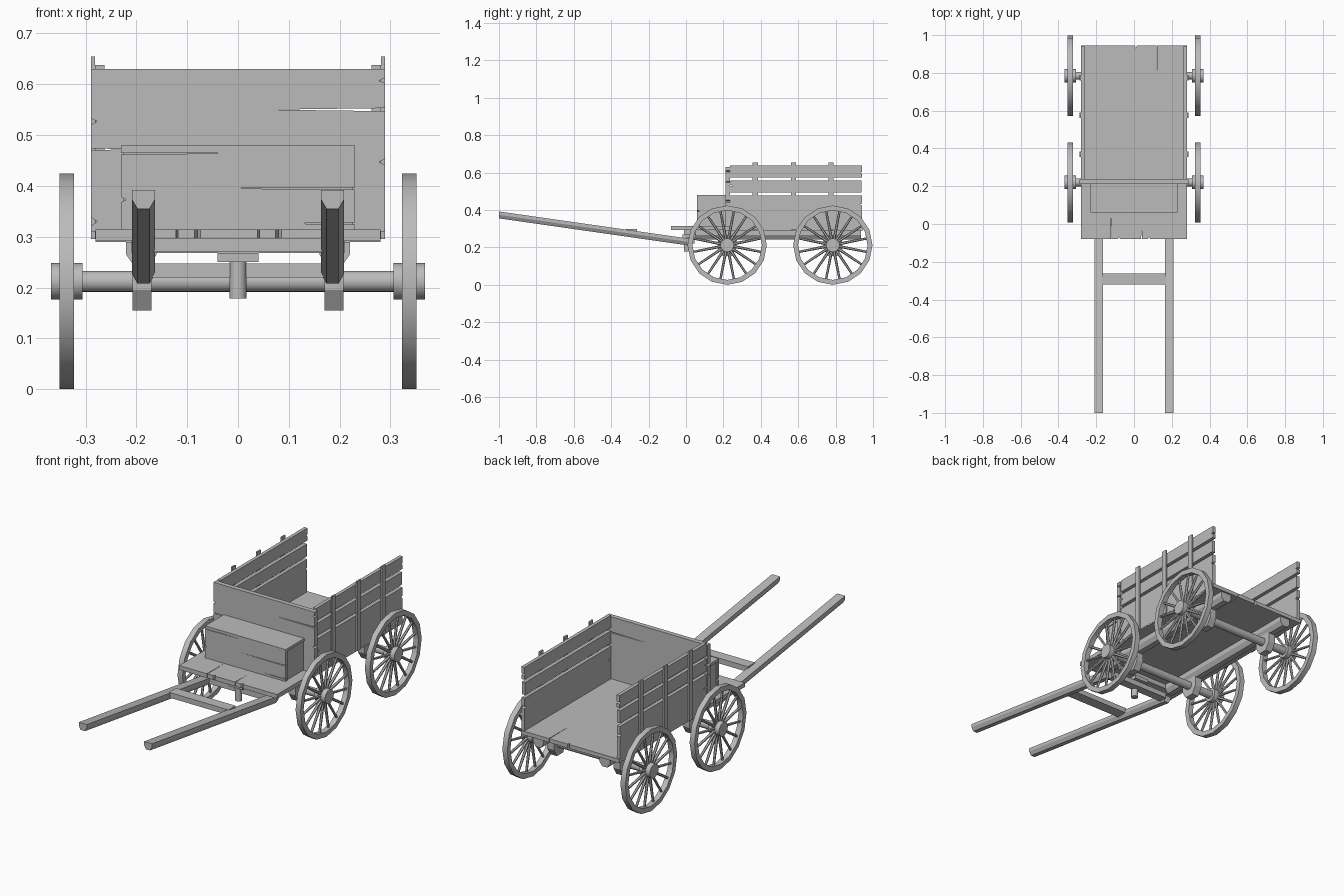
import bpy
import bmesh
import math
from mathutils import Matrix, Vector

cube = bpy.data.objects.get("Cube")
if cube:
    bpy.data.objects.remove(cube, do_unlink=True)

wood = bpy.data.materials.new("grey_wood")
wood.use_nodes = True
COLOUR = (0.5, 0.5, 0.5, 1)
wood.diffuse_color = COLOUR
wood.node_tree.nodes["Principled BSDF"].inputs["Base Color"].default_value = COLOUR


def finish(name, bm, smooth=False):
    bmesh.ops.recalc_face_normals(bm, faces=bm.faces)
    mesh = bpy.data.meshes.new(name)
    bm.to_mesh(mesh)
    bm.free()
    mesh.materials.append(wood)
    ob = bpy.data.objects.new(name, mesh)
    bpy.context.collection.objects.link(ob)
    if smooth:
        bpy.ops.object.select_all(action='DESELECT')
        ob.select_set(True)
        bpy.context.view_layer.objects.active = ob
        bpy.ops.object.shade_smooth_by_angle(angle=math.radians(35))
    return ob


def prism(name, outline, axes, t0, t1, shift=(0, 0, 0)):
    """Extrude a 2D outline; axes gives the two outline axes, then the depth axis."""
    bm = bmesh.new()
    caps = []
    for t, offset in ((t0, Vector()), (t1, Vector(shift))):
        ring = []
        for a, b in outline:
            co = Vector()
            for axis, value in zip(axes, (a, b, t)):
                co["xyz".index(axis)] = value
            ring.append(bm.verts.new(co + offset))
        caps.append(ring)
    n = len(outline)
    for i in range(n):
        j = (i + 1) % n
        bm.faces.new((caps[0][i], caps[0][j], caps[1][j], caps[1][i]))
    for ring in caps:
        bm.faces.new(ring)
    return finish(name, bm)


def board(name, axes, a, b, t, low=(), high=()):
    """Plank with optional cracks (position, length, half width) from either end."""
    pts = [(a[0], b[0]), (a[1], b[0])]
    for p, length, w in sorted(high):
        pts += [(a[1], p - w), (a[1] - length, p), (a[1], p + w)]
    pts += [(a[1], b[1]), (a[0], b[1])]
    for p, length, w in sorted(low, reverse=True):
        pts += [(a[0], p + w), (a[0] + length, p), (a[0], p - w)]
    return prism(name, pts, axes, *t)


def box(name, x, y, z):
    return board(name, "xyz", x, y, z)


def rod(bm, radius, depth, matrix, sides=16, tip=None):
    bmesh.ops.create_cone(bm, cap_ends=True, segments=sides, radius1=radius,
                          radius2=tip or radius, depth=depth, matrix=matrix)


TO_X = Matrix.Rotation(math.pi / 2, 4, 'Y')
AXLE_Z, RADIUS = 0.212, 0.212


def wheel(name, x, y):
    bm = bmesh.new()
    centre = Matrix.Translation((x, y, AXLE_Z))
    # Felloe ring
    section = [(RADIUS, -0.014), (RADIUS, 0.014), (0.186, 0.014), (0.186, -0.014)]
    rings = []
    for i in range(16):
        turn = Matrix.Rotation(math.tau * i / 16, 4, 'X')
        rings.append([bm.verts.new(centre @ turn @ Vector((w, 0, r))) for r, w in section])
    for i in range(16):
        p, q = rings[i], rings[(i + 1) % 16]
        for k in range(4):
            m = (k + 1) % 4
            bm.faces.new((p[k], p[m], q[m], q[k]))
    # Spokes
    for i in range(16):
        turn = Matrix.Rotation(math.tau * (i + 0.5) / 16, 4, 'X')
        rod(bm, 0.008, 0.165, centre @ turn @ Matrix.Translation((0, 0, 0.105)), 6, 0.006)
    # Hub
    rod(bm, 0.036, 0.062, centre @ TO_X)
    return finish(name, bm, True)


# Running gear
for end, y in (("front", 0.22), ("rear", 0.785)):
    bm = bmesh.new()
    rod(bm, 0.021, 0.64, Matrix.Translation((0, y, AXLE_Z)) @ TO_X)
    finish(end + "_axle", bm, True)
    for side, s in (("left", 1), ("right", -1)):
        wheel(f"{end}_{side}_wheel", s * 0.337, y)
        block = [(y - 0.05, 0.27), (y - 0.05, 0.195), (y - 0.025, 0.155),
                 (y + 0.025, 0.155), (y + 0.05, 0.195), (y + 0.05, 0.27)]
        prism(f"{end}_{side}_axle_block", block, "yzx", s * 0.17, s * 0.208)

# Floor and footboard
board("wagon_floor", "yxz", (0.21, 0.945), (-0.28, 0.28), (0.29, 0.31),
      high=[(0.12, 0.165, 0.002), (0.01, 0.015, 0.006)])
board("footboard", "yxz", (-0.08, 0.21), (-0.28, 0.28), (0.292, 0.314),
      low=[(-0.12, 0.14, 0.002), (0.04, 0.09, 0.002), (-0.08, 0.012, 0.006),
           (0.08, 0.012, 0.006)])
box("footboard_cleat", (-0.21, 0.21), (-0.01, 0.05), (0.268, 0.292))

# Headboard and seat chest
board("headboard", "xzy", (-0.289, 0.289), (0.31, 0.63), (0.212, 0.236),
      low=[(0.527, 0.012, 0.006), (0.472, 0.07, 0.002), (0.33, 0.012, 0.008)],
      high=[(0.55, 0.225, 0.003), (0.447, 0.012, 0.006), (0.607, 0.012, 0.005)])
board("seat_front", "xzy", (-0.23, 0.23), (0.312, 0.478), (0.06, 0.075),
      low=[(0.464, 0.212, 0.002), (0.373, 0.01, 0.005)],
      high=[(0.395, 0.27, 0.002), (0.326, 0.13, 0.002)])
box("seat_chest", (-0.225, 0.225), (0.07, 0.212), (0.312, 0.465))
box("seat_top", (-0.23, 0.23), (0.06, 0.212), (0.465, 0.479))

# Slatted sides, with beams beneath the floor
for side, s in (("left", 1), ("right", -1)):
    thick = (s * 0.263, s * 0.281)
    board(side + "_lower_board", "yzx", (0.236, 0.94), (0.295, 0.478), thick,
          low=[(0.41, 0.03, 0.004)], high=[(0.43, 0.012, 0.006)])
    board(side + "_middle_slat", "yzx", (0.236, 0.938), (0.494, 0.558), thick,
          low=[(0.53, 0.015, 0.005)])
    board(side + "_top_slat", "yzx", (0.236, 0.942), (0.574, 0.638), thick,
          high=[(0.6, 0.012, 0.005)])
    for i, y in enumerate((0.37, 0.575, 0.775)):
        box(f"{side}_stake_{i + 1}", (s * 0.281, s * 0.289),
            (y - 0.014, y + 0.014), (0.295, 0.655))
    beam = [(s * 0.19 + dx, z) for dx, z in
            ((-0.03, 0.29), (-0.03, 0.265), (-0.015, 0.243),
             (0.015, 0.243), (0.03, 0.265), (0.03, 0.29))]
    prism(side + "_floor_beam", beam, "xzy", 0.05, 0.935)

    # Pulling shaft, sloping down to the wagon
    shaft = [(s * 0.186 + dx, z) for dx, z in
             ((-0.023, 0.392), (-0.023, 0.374), (-0.012, 0.355),
              (0.012, 0.355), (0.023, 0.374), (0.023, 0.392))]
    prism(side + "_shaft", shaft, "xzy", -1.0, 0.03, (0, 0, -0.147))

# Shaft crossbars and king pin
box("shaft_crossbar", (-0.17, 0.17), (-0.32, -0.263), (0.27, 0.297))
box("hitch_crossbar", (-0.17, 0.17), (0.0, 0.045), (0.22, 0.247))
box("pin_plate", (-0.04, 0.04), (-0.02, 0.06), (0.25, 0.268))
bm = bmesh.new()
rod(bm, 0.017, 0.09, Matrix.Translation((0, 0.005, 0.223)))
finish("king_pin", bm, True)
